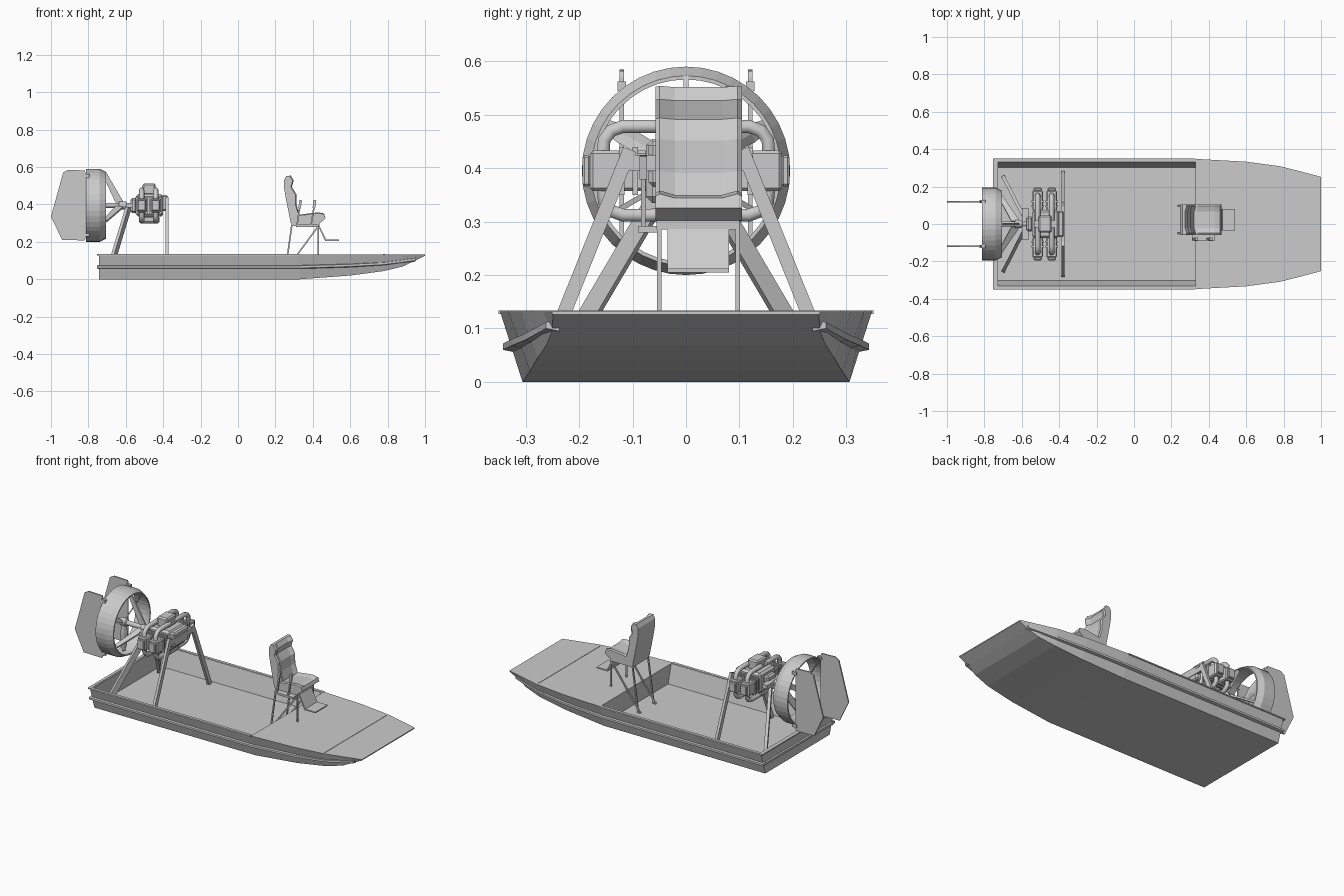
import bpy, bmesh
from math import sin, cos, pi, radians
from mathutils import Vector, Matrix

if "Cube" in bpy.data.objects:
    bpy.data.objects.remove(bpy.data.objects["Cube"])

CZ = 0.395  # shaft height


def mesh(name, verts, faces):
    bm = bmesh.new()
    vs = [bm.verts.new(v) for v in verts]
    for f in faces:
        bm.faces.new([vs[i] for i in f])
    bmesh.ops.recalc_face_normals(bm, faces=bm.faces)
    me = bpy.data.meshes.new(name)
    bm.to_mesh(me)
    bm.free()
    ob = bpy.data.objects.new(name, me)
    bpy.context.collection.objects.link(ob)
    return ob


def loft(name, rings, closed=False):
    """Skin rings of equal length; cap the ends unless closed into a loop."""
    n, m = len(rings[0]), len(rings)
    verts = [p for r in rings for p in r]
    faces = []
    for i in range(m if closed else m - 1):
        a, b = i * n, (i + 1) % m * n
        faces += [(a + j, a + (j + 1) % n, b + (j + 1) % n, b + j) for j in range(n)]
    if not closed:
        faces += [tuple(range(n)), tuple(range((m - 1) * n, m * n))]
    return mesh(name, verts, faces)


def bar(name, a, b, w, d=None):
    """Square bar from a to b."""
    a, b, d = Vector(a), Vector(b), d or w
    q = (b - a).to_track_quat('Z', 'Y')
    c = [q @ Vector((x * w / 2, y * d / 2, 0)) for x, y in ((-1, -1), (1, -1), (1, 1), (-1, 1))]
    return loft(name, [[a + v for v in c], [b + v for v in c]])


def box(name, x0, x1, y0, y1, z0, z1, bevel=0):
    ob = loft(name, [[(x, y0, z0), (x, y1, z0), (x, y1, z1), (x, y0, z1)] for x in (x0, x1)])
    if bevel:
        m = ob.modifiers.new("bevel", 'BEVEL')
        m.width, m.segments = bevel, 1
    return ob


def prism(name, profile, y0, y1):
    return loft(name, [[(x, y, z) for x, z in profile] for y in (y0, y1)])


def lathe(name, profile, seg, closed=False):
    """Revolve (x, radius) around the shaft axis."""
    rings = [[(x, r * cos(2 * pi * i / seg), CZ + r * sin(2 * pi * i / seg))
              for i in range(seg)] for x, r in profile]
    return loft(name, rings, closed)


def tube(name, pts, r):
    cu = bpy.data.curves.new(name, 'CURVE')
    cu.dimensions, cu.bevel_depth, cu.bevel_resolution, cu.use_fill_caps = '3D', r, 1, True
    sp = cu.splines.new('POLY')
    sp.points.add(len(pts) - 1)
    for p, co in zip(sp.points, pts):
        p.co = (*co, 1)
    ob = bpy.data.objects.new(name, cu)
    bpy.context.collection.objects.link(ob)
    return ob


# Hull: x, bottom half width, bottom z, top half width
stations = [(-0.742, .306, 0, .348), (0.33, .306, 0, .348), (0.6, .292, .02, .333),
            (0.78, .278, .044, .309), (0.88, .262, .068, .284), (0.94, .25, .096, .268),
            (1.0, .249, .126, .252)]
hull = loft("hull", [[(x, -b, z), (x, b, z), (x, t, .132), (x, -t, .132)] for x, b, z, t in stations])
well = loft("cockpit_cutter", [[(x, -.302, .02), (x, .302, .02), (x, .335, .15), (x, -.335, .15)]
                               for x in (-.728, .33)])
well.hide_render = well.hide_viewport = True
cut = hull.modifiers.new("cockpit", 'BOOLEAN')
cut.operation, cut.object, cut.solver = 'DIFFERENCE', well, 'EXACT'

# Rub strakes and gunwales
path = [(-.752, .342, .066), (.33, .342, .066), (.6, .326, .074), (.78, .302, .084), (.95, .262, .106)]
for s, side in ((1, "left"), (-1, "right")):
    loft(side + "_strake", [[(x, s * (y - .025), z - .011), (x, s * y, z - .006),
                             (x, s * y, z + .006), (x, s * (y - .025), z + .011)] for x, y, z in path])
    box(side + "_gunwale", -.75, .33, s * .333, s * .351, .127, .134)
box("transom_strake", -.754, -.735, -.342, .342, .06, .072)
box("transom_rail", -.754, -.736, -.351, .351, .127, .134)
box("deck_seam", .775, .785, -.29, .29, .131, .134)

# Propeller duct
lathe("propeller_duct", [(-.812, .195), (-.74, .195), (-.705, .178), (-.705, .171),
                         (-.74, .187), (-.812, .187)], 40, True)
lathe("propeller_shaft", [(-.79, .008), (-.78, .022), (-.74, .022), (-.735, .014), (-.64, .014),
                          (-.635, .022), (-.60, .022), (-.595, .014), (-.55, .014)], 12)

# Duct struts and propeller blades around the shaft
for k in range(3):
    for name, ang in (("strut", 90 + 120 * k), ("blade", 30 + 120 * k)):
        u = Vector((0, cos(radians(ang)), sin(radians(ang))))
        v = Vector((0, -u.z, u.y))
        o = Vector((0, 0, CZ))
        X = Vector((1, 0, 0))
        rings = []
        if name == "strut":
            for r, x0, x1 in ((.015, -.655, -.61), (.177, -.73, -.705)):
                rings.append([o + u * r + X * x + v * t for x, t in
                              ((x0, -.005), (x1, -.005), (x1, .005), (x0, .005))])
        else:
            for r, chord, pitch in ((.01, .02, 60), (.07, .044, 40), (.14, .04, 25), (.175, .02, 18)):
                d = v * cos(radians(pitch)) + X * sin(radians(pitch))
                n = X * cos(radians(pitch)) - v * sin(radians(pitch))
                c = o + u * r + X * -.76
                rings.append([c - d * chord / 2, c - n * .003, c + d * chord / 2, c + n * .003])
        loft("%s_%d" % (name, k + 1), rings)

# Twin rudders
outline = [(-.82, .582), (-.91, .585), (-.935, .57), (-1.0, .335), (-.94, .21), (-.82, .208), (-.815, .22), (-.815, .57)]
for s in (1, -1):
    prism("rudder", outline, s * .12 - .004, s * .12 + .004)
    for z in (CZ - .158, CZ + .158):
        box("rudder_hinge", -.825, -.795, s * .12 - .008, s * .12 + .008, z - .009, z + .009)

# Engine core
box("crankcase", -.545, -.40, -.075, .075, .335, .455, .012)
box("gearbox", -.575, -.54, -.04, .04, .355, .435, .01)
box("intake_box", -.51, -.44, -.045, .045, .45, .512, .008)
box("oil_sump", -.53, -.42, -.05, .05, .298, .34, .01)
box("front_flange", -.41, -.375, -.07, .07, .365, .45, .008)
for s in (1, -1):
    box("mount_arm", -.60, -.565, s * .01, s * .085, .383, .407)
    for x in (-.515, -.44):
        # Cylinders with fins, heads and looped pipes
        box("cylinder", x - .028, x + .028, s * .07, s * .18, .357, .433, .006)
        box("cylinder_head", x - .022, x + .022, s * .178, s * .194, .366, .424, .004)
        for y in (.095, .12):
            box("cooling_fin", x - .034, x + .034, s * (y - .005), s * (y + .005), .35, .44)
        for zs in (1, -1):
            tube("engine_pipe", [(x, s * y, CZ + zs * dz) for y, dz in
                                 ((.02, .083), (.118, .083), (.14, .075), (.153, .058), (.155, .03))], .014)

# Engine stand
bar("stand_crossbar", (-.38, -.115, .41), (-.38, .115, .41), .016, .03)
for s in (1, -1):
    bar("stand_front_leg", (-.38, s * .105, .435), (-.38, s * .272, .02), .016, .026)
    bar("stand_rear_leg", (-.585, s * .03, .385), (-.695, s * .245, .02), .018, .034)

# Seat: side profiles lofted across the width with raised bolsters
SY, HW = .0235, .081
back = [(.282, .30), (.268, .37), (.256, .43), (.246, .49), (.246, .53), (.258, .552),
        (.268, .55), (.284, .525), (.274, .49), (.298, .45), (.300, .39), (.314, .345), (.325, .31)]
cushion = [(.285, .302), (.44, .302), (.468, .325), (.46, .34), (.43, .346), (.34, .335), (.29, .335)]
across = [(-1, .6), (-.9, 1), (-.55, .35), (.55, .35), (.9, 1), (1, .6)]


def seat_part(name, prof, front, dx, dz):
    loft(name, [[(x + (dx * k if i in front else 0), SY + t * HW, z + (dz * k if i in front else 0))
                 for i, (x, z) in enumerate(prof)] for t, k in across])


seat_part("seat_back", back, range(6, 13), .014, .004)
seat_part("seat_cushion", cushion, range(3, 6), 0, .012)
box("seat_pan", .285, .435, -.055, .10, .285, .303)

# Seat frame
for y in (-.05, .097):
    bar("seat_rear_leg", (.288, y, .292), (.25, y, .02), .008)
    bar("seat_brace", (.43, y, .285), (.235, y, .02), .008)
    bar("seat_front_leg", (.43, y, .292), (.43, y, .132), .008)

# Footrest
prism("footrest", [(.425, .292), (.432, .292), (.472, .212), (.54, .212), (.54, .205), (.466, .205)], -.035, .08)

# Control levers beside the seat
box("lever_bracket", .31, .43, -.09, -.05, .28, .292)
for x0, x1 in ((.315, .335), (.39, .412)):
    bar("lever", (x0, -.08, .285), (x1, -.08, .42), .008)
    bar("lever_grip", (x0 + (x1 - x0) * .7, -.08, .38), (x1, -.08, .423), .014)
